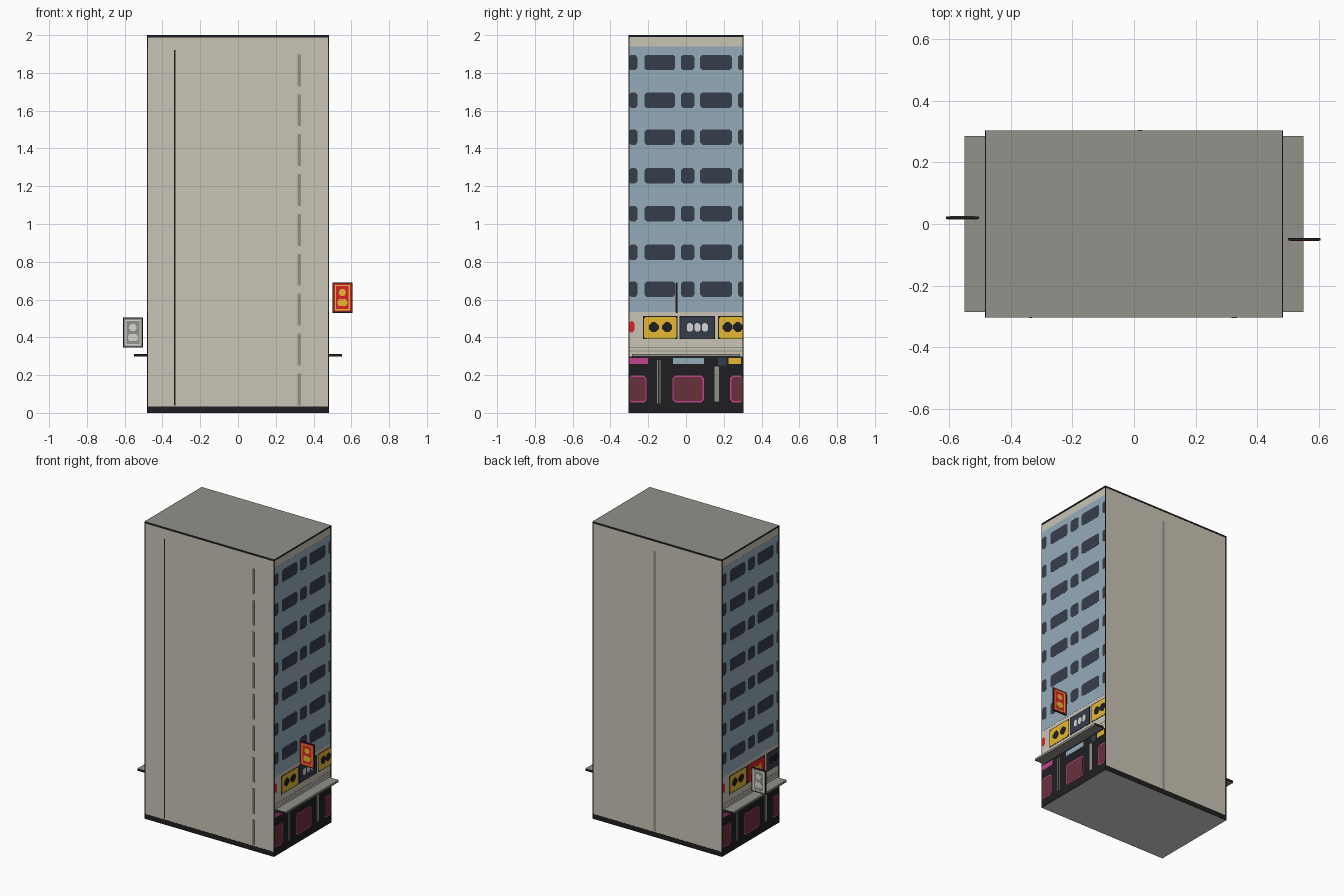
import bpy
import bmesh

old = bpy.data.objects.get("Cube")
if old:
    bpy.data.objects.remove(old, do_unlink=True)


def material(name, rgb):
    # Display values 0-255 converted to linear
    col = [((c / 255 + 0.055) / 1.055) ** 2.4 for c in rgb] + [1]
    m = bpy.data.materials.new(name)
    m.use_nodes = True
    m.diffuse_color = col
    bsdf = m.node_tree.nodes["Principled BSDF"]
    bsdf.inputs["Base Color"].default_value = col
    bsdf.inputs["Roughness"].default_value = 0.9
    return m


BEIGE = material("beige_wall", (202, 196, 181))
GREY = material("roof_grey", (146, 145, 138))
PALE = material("pale_grey", (214, 214, 212))
BLACK = material("black_trim", (31, 31, 33))
BLUE = material("blue_cladding", (149, 171, 186))
SLATE = material("window_slate", (54, 61, 75))
YELLOW = material("sign_yellow", (238, 190, 48))
RED = material("sign_red", (222, 32, 40))
MAROON = material("shop_maroon", (105, 48, 60))
PINK = material("neon_pink", (196, 66, 142))

HX, HY, TOP = 0.48, 0.303, 2.0


def finish(name, bm, *mats):
    bmesh.ops.recalc_face_normals(bm, faces=bm.faces)
    me = bpy.data.meshes.new(name)
    bm.to_mesh(me)
    bm.free()
    for m in mats:
        me.materials.append(m)
    ob = bpy.data.objects.new(name, me)
    bpy.context.scene.collection.objects.link(ob)


def box(name, lo, hi, mats, rule):
    bm = bmesh.new()
    bmesh.ops.create_cube(bm, size=1)
    for v in bm.verts:
        v.co = [(a + b) / 2 + c * (b - a) for a, b, c in zip(lo, hi, v.co)]
    bm.normal_update()
    for f in bm.faces:
        f.material_index = rule(f.normal)
    finish(name, bm, *mats)


def plates(name, rects, mat, place, level=1, chamfer=0.0):
    """Thin slabs (u0, u1, v0, v1); place(u, v, d) maps them onto a wall."""
    bm = bmesh.new()
    for u0, u1, v0, v1 in rects:
        c = min(chamfer, (u1 - u0) / 2.5, (v1 - v0) / 2.5)
        if c:
            pts = [(u0 + c, v0), (u1 - c, v0), (u1, v0 + c), (u1, v1 - c),
                   (u1 - c, v1), (u0 + c, v1), (u0, v1 - c), (u0, v0 + c)]
        else:
            pts = [(u0, v0), (u1, v0), (u1, v1), (u0, v1)]
        back = [bm.verts.new(place(u, v, 0)) for u, v in pts]
        front = [bm.verts.new(place(u, v, level * 0.0007)) for u, v in pts]
        bm.faces.new(front)
        for i in range(len(pts)):
            j = (i + 1) % len(pts)
            bm.faces.new((back[i], back[j], front[j], front[i]))
    finish(name, bm, mat)


def grow(rects, g):
    return [(max(a - g, -HY), min(b + g, HY), c - g, d + g) for a, b, c, d in rects]


# Main block: beige walls, grey roof and pale underside
box("tower_block", (-HX, -HY, 0), (HX, HY, TOP), (BEIGE, GREY, PALE),
    lambda n: 1 if n.z > 0.5 else 2 if n.z < -0.5 else 0)


# Blank end walls: base strip, roof edge, corner trim and seams
def end_wall(name, s, seams):
    def place(u, v, d):
        return (u, s * (HY + d), v)
    plates(name + "_trim", [(-HX, HX, 0, 0.033), (-HX, HX, TOP - 0.012, TOP),
                            (-HX, -HX + 0.004, 0, TOP), (HX - 0.004, HX, 0, TOP)],
           BLACK, place)
    for i, (x, w, mat, pieces) in enumerate(seams):
        step = 1.9 / pieces
        plates(f"{name}_seam_{i}",
               [(x - w, x + w, 0.04 + k * step, 0.04 + (k + 0.8) * step if pieces > 1 else 1.92)
                for k in range(pieces)], mat, place, 2)


end_wall("front_wall", -1, [(-0.335, 0.004, BLACK, 1), (0.325, 0.009, GREY, 9)])
end_wall("back_wall", 1, [(0.02, 0.008, GREY, 1)])

ROWS = (0.655, 0.85, 1.055, 1.255, 1.46, 1.655, 1.855)
COLUMNS = ((-HY, -0.257), (-0.22, -0.057), (-0.027, 0.045), (0.075, 0.243), (0.275, HY))


# Decorated facades on both long ends
def facade(name, s, centre_mat, dot_mat, end_mat):
    def place(u, v, d):
        return (s * (HX + d), s * u, v)

    def add(part, rects, mat, level, chamfer=0.0):
        plates(f"{name}_{part}", rects, mat, place, level, chamfer)

    # Upper storeys
    add("cladding", [(-HY, HY, 0.535, 1.94)], BLUE, 1)
    add("windows", [(a, b, z - 0.041, z + 0.041) for z in ROWS for a, b in COLUMNS],
        SLATE, 2, 0.012)
    add("edge_trim", [(-HY, HY, TOP - 0.01, TOP), (-HY, -HY + 0.004, 0, TOP),
                      (HY - 0.004, HY, 0, TOP)], BLACK, 4)

    # Sign band above the ledge
    yellow = [(-0.222, -0.05, 0.395, 0.508)]
    centre = [(-0.03, 0.148, 0.395, 0.508)]
    last = [(0.175, HY, 0.395, 0.508)]
    add("sign_frames", grow(yellow + centre + last, 0.005), BLACK, 1)
    add("yellow_panel", yellow, YELLOW, 2, 0.008)
    add("centre_panel", centre, centre_mat, 2, 0.008)
    add("end_panel", last, end_mat, 2, 0.008)
    add("panel_spots", [(u - 0.027, u + 0.027, 0.427, 0.48)
                        for u in (-0.17, -0.1, 0.22, 0.275)], BLACK, 3, 0.018)
    add("centre_spots", [(u - 0.016, u + 0.016, 0.43, 0.475)
                         for u in (0.02, 0.06, 0.1)], dot_mat, 3, 0.01)
    add("red_disc", [(-HY, -0.272, 0.425, 0.487)], RED, 2, 0.014)
    add("band_lines", [(-HY, HY, 0.343, 0.35), (-HY, HY, 0.325, 0.33)], GREY, 1)

    # Shop front
    add("shop_wall", [(-HY, HY, 0, 0.298)], BLACK, 1)
    shops = [(-HY, -0.215, 0.062, 0.19), (-0.065, 0.088, 0.062, 0.19),
             (0.24, HY, 0.062, 0.19)]
    add("shop_neon", grow(shops, 0.007), PINK, 2, 0.014)
    add("shop_windows", shops, MAROON, 3, 0.01)
    add("shop_pillars", [(-0.154, -0.149, 0.05, 0.28), (-0.139, -0.134, 0.05, 0.28),
                         (0.15, 0.175, 0.06, 0.245)], GREY, 2)
    add("pink_fascia", [(-HY, -0.2, 0.258, 0.29)], PINK, 2)
    add("blue_fascia", [(-0.07, 0.095, 0.258, 0.29)], BLUE, 2)
    add("slate_fascia", [(0.17, 0.215, 0.25, 0.29)], SLATE, 2)
    add("yellow_fascia", [(0.225, 0.29, 0.258, 0.29)], YELLOW, 2)

    # Projecting ledge with dark ends
    x0, x1 = sorted((s * (HX - 0.01), s * 0.55))
    box(name + "_ledge", (x0, -0.285, 0.298), (x1, 0.285, 0.312), (GREY, BLACK),
        lambda n: 1 if abs(n.y) > 0.5 else 0)


facade("left_facade", 1, SLATE, PALE, YELLOW)
facade("right_facade", -1, RED, YELLOW, SLATE)


# Hanging blade signs, painted on both faces
def blade(name, x0, x1, y, z0, z1, face, mark):
    t = 0.004
    box(name + "_board", (x0, y - t, z0), (x1, y + t, z1), (BLACK,), lambda n: 0)
    cx, cz, w, h = (x0 + x1) / 2, (z0 + z1) / 2, (x1 - x0) / 2, (z1 - z0) / 2
    for side, s in (("front", -1), ("back", 1)):
        def place(u, v, d):
            return (cx + u * w, y + s * (t + d), cz + v * h)
        plates(f"{name}_{side}_panel", [(-0.9, 0.9, -0.93, 0.93)], face, place, 1)
        plates(f"{name}_{side}_border",
               [(-0.76, 0.76, 0.76, 0.84), (-0.76, 0.76, -0.84, -0.76),
                (-0.76, -0.64, -0.76, 0.76), (0.64, 0.76, -0.76, 0.76)], mark, place, 2)
        plates(f"{name}_{side}_spots",
               [(-0.36, 0.36, 0.12, 0.56), (-0.5, 0.5, -0.56, -0.1)], mark, place, 2, 0.16)


blade("red_sign", 0.5, 0.605, -0.05, 0.53, 0.69, RED, YELLOW)
blade("grey_sign", -0.61, -0.503, 0.02, 0.345, 0.505, GREY, PALE)
